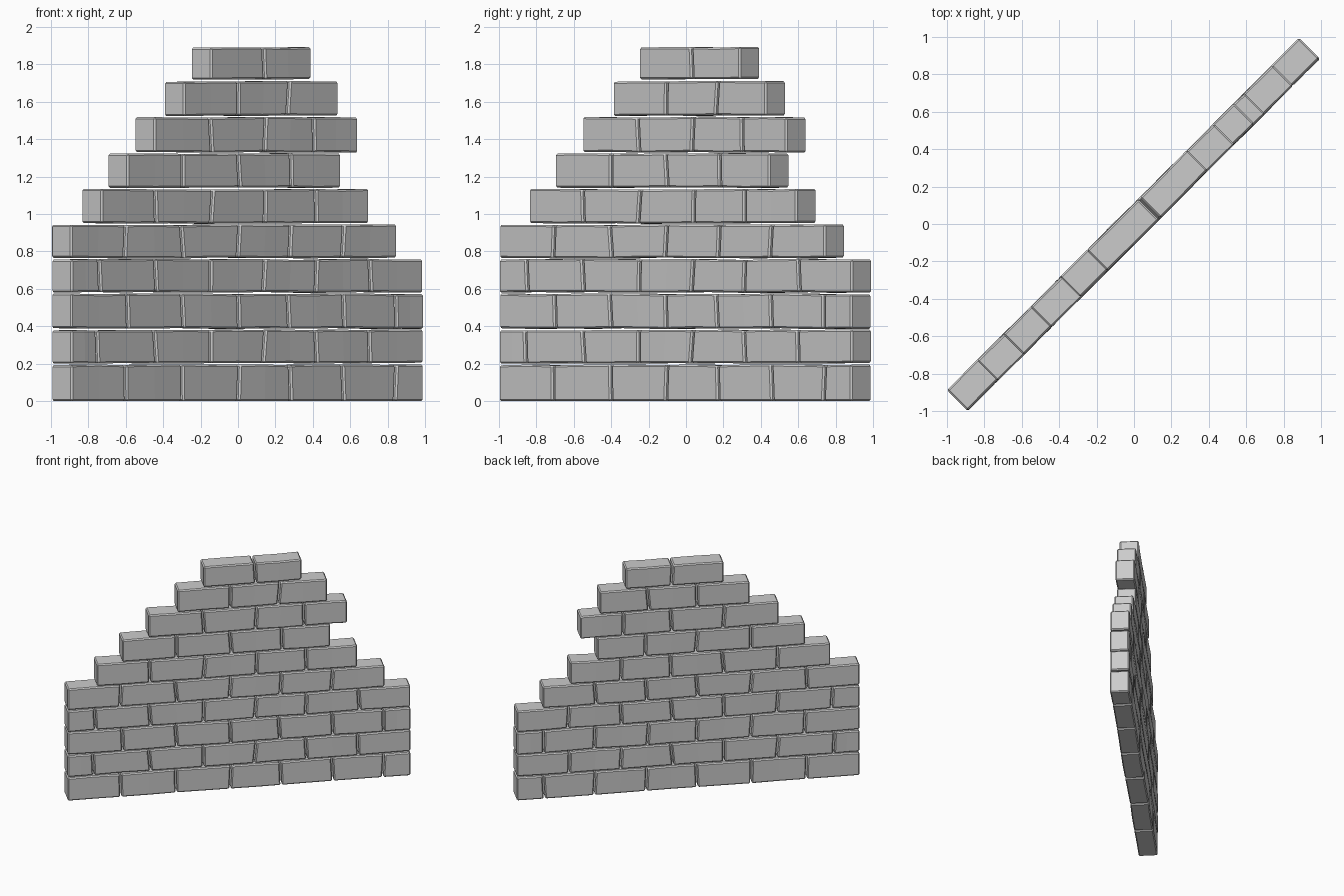
import bpy, bmesh, random
from math import sqrt, pi
from mathutils import Matrix

if "Cube" in bpy.data.objects:
    bpy.data.objects.remove(bpy.data.objects["Cube"])

random.seed(4)
R2 = sqrt(2)
HALF_T = 0.077      # half wall thickness
GAP = 0.006         # half of an open joint

# Each course: bottom z, top z, joint positions (x as read on the front face)
COURSES = [
    (0.000, 0.194, [-.890, -.600, -.295, .005, .280, .565, .845, .993]),
    (0.203, 0.380, [-.890, -.750, -.440, -.145, .140, .420, .705, .993]),
    (0.388, 0.573, [-.890, -.590, -.295, .003, .272, .565, .845, .993]),
    (0.581, 0.757, [-.890, -.740, -.440, -.143, .142, .420, .710, .993]),
    (0.765, 0.942, [-.890, -.600, -.295, .003, .282, .562, .850]),
    (0.950, 1.132, [-.730, -.440, -.140, .148, .420, .700]),
    (1.140, 1.322, [-.590, -.293, .005, .287, .552]),
    (1.330, 1.517, [-.445, -.145, .145, .408, .644]),
    (1.525, 1.708, [-.285, .003, .272, .536]),
    (1.720, 1.890, [-.143, .140, .395]),
]


def wob(a):
    return random.uniform(-a, a)


def add_brick(bm, sections):
    """Loft a brick through rectangular sections; each is four (u, n, z) points."""
    rings = [[bm.verts.new(p) for p in s] for s in sections]
    for a, b in zip(rings, rings[1:]):
        for i in range(4):
            j = (i + 1) % 4
            bm.faces.new((a[i], a[j], b[j], b[i]))
    bm.faces.new(rings[0][::-1])
    bm.faces.new(rings[-1])


def section(u, lean, n, z0, z1):
    return [(u - lean, -HALF_T + n, z0), (u - lean, HALF_T + n, z0),
            (u + lean, HALF_T + n, z1), (u + lean, -HALF_T + n, z1)]


# Courses of slightly irregular, chamfered bricks laid on the diagonal
for k, (z0, z1, xs) in enumerate(COURSES):
    bm = bmesh.new()
    last = len(xs) - 1
    joints = []
    for i, x in enumerate(xs):
        end = i in (0, last)
        joints.append(((x - HALF_T / R2) * R2,
                       0 if end else wob(0.009),
                       wob(0.003), wob(0.003)))
    for i in range(last):
        (ua, la, na, za), (ub, lb, nb, zb) = joints[i], joints[i + 1]
        ga = GAP if i else 0
        gb = GAP if i + 1 < last else 0
        floor = 0 if k == 0 else 1
        add_brick(bm, [
            section(ua + ga, la, na, z0 + za * floor, z1 + za),
            section((ua + ub) / 2, (la + lb) / 2, (na + nb) / 2 + wob(0.003),
                    z0 + wob(0.002) * floor, z1 + wob(0.002)),
            section(ub - gb, lb, nb, z0 + zb * floor, z1 + zb),
        ])
    bmesh.ops.recalc_face_normals(bm, faces=bm.faces)
    bm.transform(Matrix.Rotation(pi / 4, 4, 'Z'))
    mesh = bpy.data.meshes.new(f"brick_course_{k + 1}")
    bm.to_mesh(mesh)
    bm.free()
    ob = bpy.data.objects.new(mesh.name, mesh)
    bpy.context.collection.objects.link(ob)
    bev = ob.modifiers.new("chamfer", 'BEVEL')
    bev.width = 0.009
    bev.segments = 1
    bev.limit_method = 'ANGLE'
